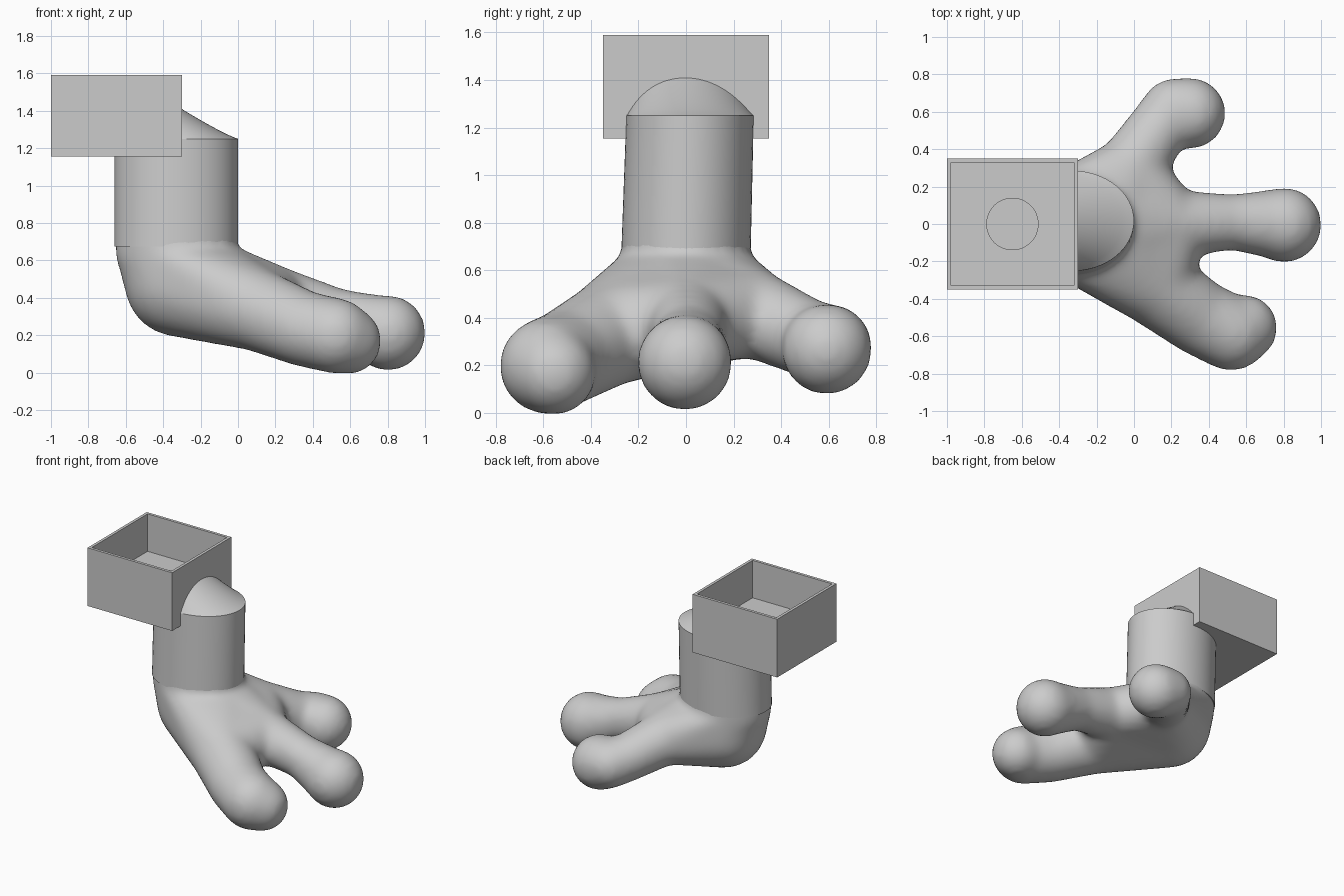
import bpy, bmesh, math
from mathutils import Matrix, Vector

default = bpy.data.objects.get("Cube")
if default:
    bpy.data.objects.remove(default)

grey = bpy.data.materials.new("plain grey")
grey.use_nodes = True
grey.diffuse_color = (0.6, 0.6, 0.6, 1)
grey.node_tree.nodes["Principled BSDF"].inputs["Base Color"].default_value = (0.6, 0.6, 0.6, 1)


def finish(name, bm):
    bmesh.ops.recalc_face_normals(bm, faces=bm.faces)
    mesh = bpy.data.meshes.new(name)
    bm.to_mesh(mesh)
    bm.free()
    mesh.materials.append(grey)
    obj = bpy.data.objects.new(name, mesh)
    bpy.context.collection.objects.link(obj)
    return obj


def ring(bm, cx, cy, z, rx, ry, n=64):
    angles = [2 * math.pi * i / n for i in range(n)]
    return [bm.verts.new((cx + rx * math.cos(a), cy + ry * math.sin(a), z)) for a in angles]


def bridge(bm, a, b):
    for i in range(len(a)):
        j = (i + 1) % len(a)
        bm.faces.new((a[i], a[j], b[j], b[i])).smooth = True


def hull(bm, balls, ankle_heights=()):
    """Add the convex hull of some balls (x, y, z, r) and of ankle ovals."""
    part = bmesh.new()
    for x, y, z, r in balls:
        bmesh.ops.create_uvsphere(part, u_segments=24, v_segments=16, radius=r,
                                  matrix=Matrix.Translation((x, y, z)))
    for z in ankle_heights:
        ring(part, -0.33, 0, z, 0.326, 0.268)
    verts = [v.co.copy() for v in part.verts]
    part.free()
    new = [bm.verts.new(co) for co in verts]
    result = bmesh.ops.convex_hull(bm, input=new)
    junk = set(result["geom_interior"]) | set(result["geom_unused"])
    bmesh.ops.delete(bm, geom=[g for g in junk if isinstance(g, bmesh.types.BMVert)],
                     context='VERTS')


# Foot: heel, palm and three knobbed toes, blended together
heel = (-0.32, 0, 0.48, 0.288)
toes = [
    [(0.10, -0.32, 0.335, 0.22), (0.35, -0.5, 0.235, 0.203),
     (0.52, -0.585, 0.197, 0.203), (0.59, -0.555, 0.17, 0.18)],
    [(0.2, 0.0, 0.385, 0.185), (0.53, 0.01, 0.3, 0.15),
     (0.74, 0.0, 0.23, 0.185), (0.803, -0.005, 0.212, 0.203)],
    [(-0.03, 0.28, 0.42, 0.185), (0.13, 0.51, 0.315, 0.165),
     (0.21, 0.61, 0.285, 0.17), (0.3, 0.592, 0.268, 0.193)],
]
bm = bmesh.new()
hull(bm, [], (0.6, 0.78))
for toe in toes:
    hull(bm, [heel, toe[0]], (0.64, 0.67))
    for pair in zip(toe, toe[1:]):
        hull(bm, pair)
for side in (0, 2):
    hull(bm, [heel, toes[1][0], toes[side][0]])
foot = finish("foot", bm)
remesh = foot.modifiers.new("blend", 'REMESH')
remesh.mode = 'VOXEL'
remesh.voxel_size = 0.022
remesh.use_smooth_shade = True
relax = foot.modifiers.new("relax", 'SMOOTH')
relax.factor = 0.5
relax.iterations = 24

# Leg: upright oval column leaning very slightly
bm = bmesh.new()
low = ring(bm, -0.33, 0, 0.675, 0.33, 0.272)
high = ring(bm, -0.33, 0.017, 1.25, 0.33, 0.268)
bridge(bm, low, high)
bm.faces.new(low)
bm.faces.new(high)
finish("leg", bm)

# Leg cap: oval funnel leaning back, trimmed where it meets the box
bm = bmesh.new()
steps = 16
rings = []
for i in range(steps + 1):
    t = i / steps
    rings.append(ring(bm, -0.33 - 0.32 * t, 0.017 - 0.035 * t, 1.25 + 0.293 * t ** 1.15,
                      0.33 - 0.19 * t, 0.268 - 0.128 * t))
for a, b in zip(rings, rings[1:]):
    bridge(bm, a, b)
bmesh.ops.bisect_plane(bm, geom=bm.verts[:] + bm.edges[:] + bm.faces[:],
                       plane_co=(-0.305, 0, 0), plane_no=(1, 0, 0), clear_inner=True)
finish("leg_cap", bm)

# Box: open tray with thin walls
bm = bmesh.new()
bmesh.ops.create_cube(bm, size=1, matrix=Matrix.Translation((-0.65, 0, 1.3725))
                      @ Matrix.Diagonal((0.7, 0.7, 0.435, 1)))
top = max(bm.faces, key=lambda f: f.calc_center_median().z)
bmesh.ops.inset_region(bm, faces=[top], thickness=0.03)
walls = bmesh.ops.extrude_discrete_faces(bm, faces=[top])["faces"]
bmesh.ops.translate(bm, vec=Vector((0, 0, -0.28)), verts=walls[0].verts[:])
finish("box", bm)

# Round plate on the box floor
bm = bmesh.new()
bmesh.ops.create_cone(bm, cap_ends=True, segments=48, radius1=0.14, radius2=0.14,
                      depth=0.03, matrix=Matrix.Translation((-0.65, 0, 1.31)))
finish("floor_plate", bm)
